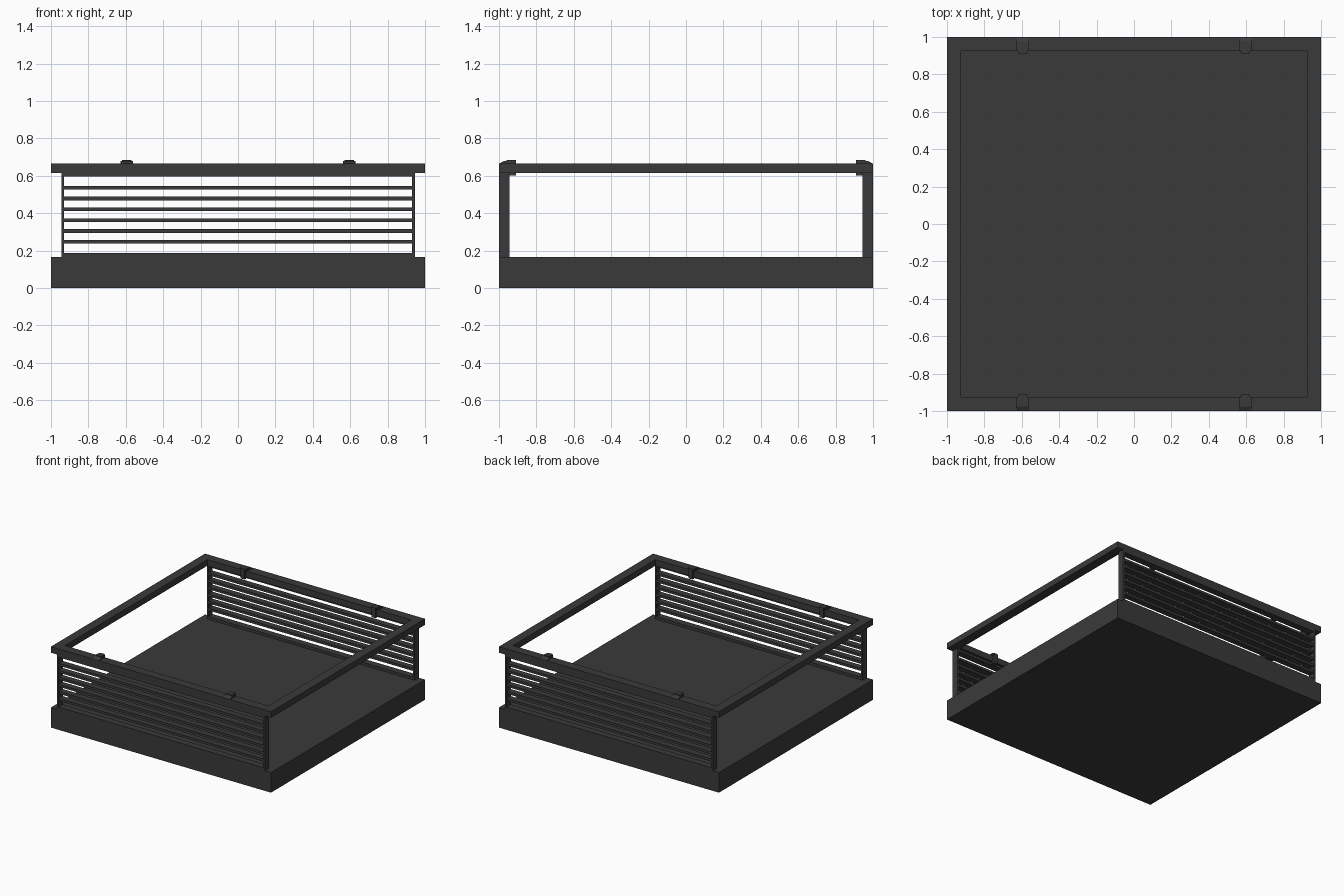
import bpy, bmesh
from mathutils import Vector

if "Cube" in bpy.data.objects:
    bpy.data.objects.remove(bpy.data.objects["Cube"])

dark = bpy.data.materials.new("dark_grey")
dark.diffuse_color = (0.042, 0.042, 0.042, 1)
dark.use_nodes = True
dark.node_tree.nodes["Principled BSDF"].inputs["Base Color"].default_value = dark.diffuse_color


def finish(name, bm):
    bmesh.ops.recalc_face_normals(bm, faces=bm.faces)
    me = bpy.data.meshes.new(name)
    bm.to_mesh(me)
    bm.free()
    me.materials.append(dark)
    ob = bpy.data.objects.new(name, me)
    bpy.context.collection.objects.link(ob)
    return ob


def box(name, x0, x1, y0, y1, z0, z1):
    bm = bmesh.new()
    bmesh.ops.create_cube(bm, size=1)
    for v in bm.verts:
        v.co = Vector(((x0 + x1) / 2 + v.co.x * (x1 - x0),
                       (y0 + y1) / 2 + v.co.y * (y1 - y0),
                       (z0 + z1) / 2 + v.co.z * (z1 - z0)))
    return finish(name, bm)


def prism(name, points, offset):
    bm = bmesh.new()
    face = bm.faces.new([bm.verts.new(p) for p in points])
    ext = bmesh.ops.extrude_face_region(bm, geom=[face])
    verts = [e for e in ext["geom"] if isinstance(e, bmesh.types.BMVert)]
    bmesh.ops.translate(bm, verts=verts, vec=offset)
    return finish(name, bm)


# Solid base slab
BASE, RAIL, TOP = 0.165, 0.615, 0.665
box("base", -1, 1, -1, 1, 0, BASE)

# Mitred top frame: four trapezoid bars
outer, inner = 1.0, 0.925
for i, side in enumerate(("front", "right", "back", "left")):
    pts = [(-outer, -outer), (outer, -outer), (inner, -inner), (-inner, -inner)]
    for _ in range(i):
        pts = [(-y, x) for x, y in pts]
    prism(side + "_top_rail", [(x, y, RAIL) for x, y in pts], (0, 0, TOP - RAIL))

for s, side in ((-1, "front"), (1, "back")):
    def side_box(name, x0, x1, a, b, z0, z1):
        y0, y1 = sorted((s * a, s * b))
        box(side + "_" + name, x0, x1, y0, y1, z0, z1)

    # Louvre panel surround
    side_box("left_post", -0.945, -0.93, 0.945, 1, BASE, RAIL)
    side_box("right_post", 0.93, 0.945, 0.945, 1, BASE, RAIL)
    side_box("panel_bottom", -0.93, 0.93, 0.945, 1, BASE, 0.187)
    side_box("panel_top", -0.93, 0.93, 0.945, 1, 0.596, RAIL)

    # Horizontal slats
    for k in range(6):
        z = 0.247 + k * 0.0578
        side_box("slat", -0.93, 0.93, 0.947, 0.997, z - 0.01, z + 0.01)

    # Clips hooked over the rail: sloped strap, raised pad, inner hook
    for x in (-0.595, 0.595):
        strap = [(0.998, TOP), (0.975, 0.678), (0.925, 0.678), (0.925, TOP)]
        prism(side + "_clip_strap", [(x - 0.033, s * y, z) for y, z in strap], (0.066, 0, 0))
        side_box("clip_pad", x - 0.025, x + 0.025, 0.915, 0.96, TOP, 0.684)
        side_box("clip_hook", x - 0.018, x + 0.018, 0.91, 0.925, 0.60, 0.684)
        side_box("clip_foot", x - 0.018, x + 0.018, 0.91, 0.945, 0.60, RAIL)
